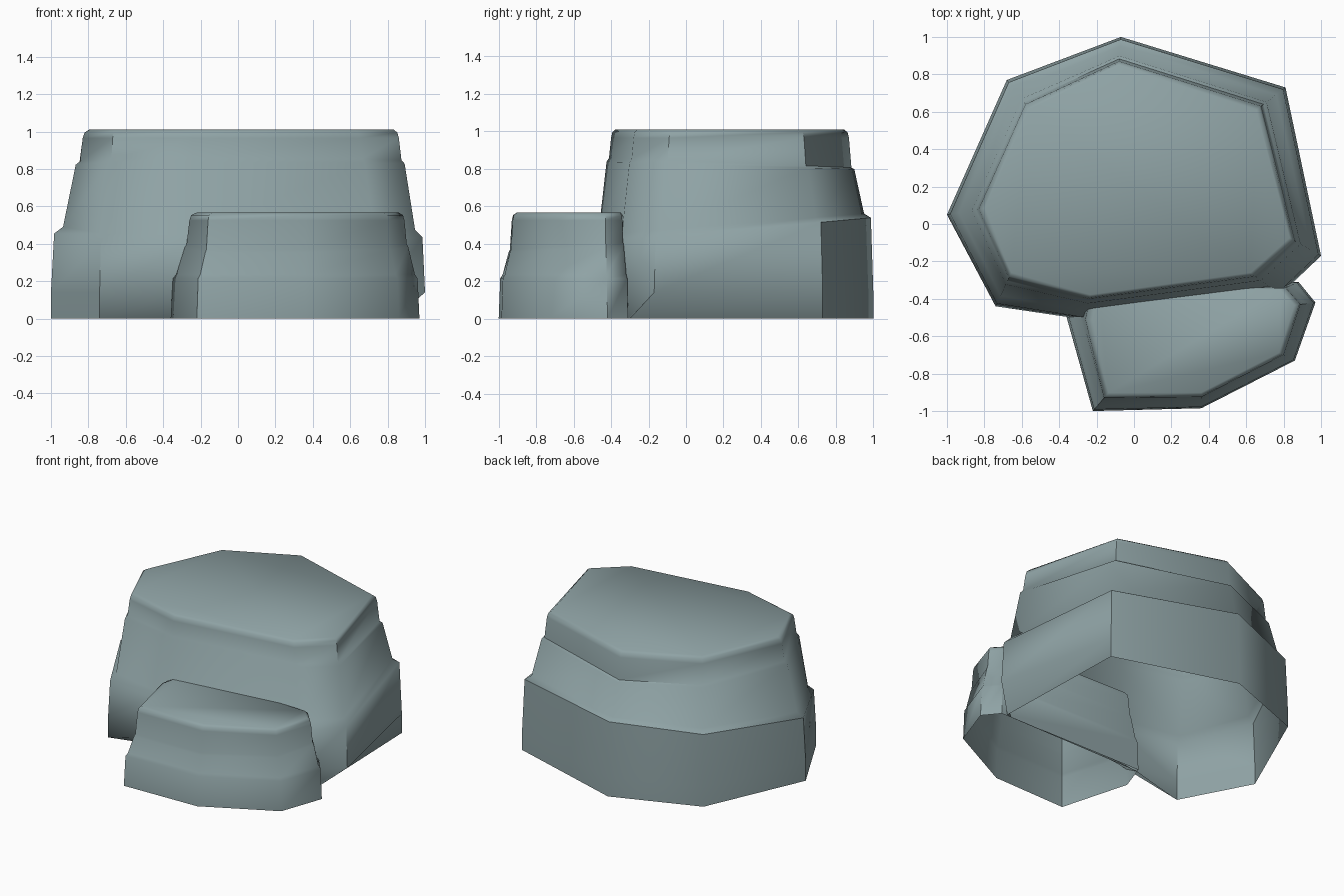
import bpy, bmesh, math

if "Cube" in bpy.data.objects:
    bpy.data.objects.remove(bpy.data.objects["Cube"])

stone = bpy.data.materials.new("grey_stone")
stone.diffuse_color = (0.275, 0.365, 0.376, 1)
stone.use_nodes = True
stone.node_tree.nodes["Principled BSDF"].inputs["Base Color"].default_value = stone.diffuse_color


def tiered_rock(name, outer, rim, levels, foot=None):
    """Stack rings blended from the outer outline to the rim outline.
    Each level is (blend, z, z tilt along y). The underside stays open."""
    bm = bmesh.new()
    rings = []
    if foot:
        rings.append([bm.verts.new((x, y, 0)) for x, y in foot])
    for t, z, tilt in levels:
        ring = []
        for (ax, ay), (bx, by) in zip(outer, rim):
            x, y = ax + (bx - ax) * t, ay + (by - ay) * t
            ring.append(bm.verts.new((x, y, z + tilt * y)))
        rings.append(ring)
    n = len(outer)
    for low, high in zip(rings, rings[1:]):
        for i in range(n):
            j = (i + 1) % n
            bm.faces.new((low[i], low[j], high[j], high[i]))
    bm.faces.new(rings[-1])
    bmesh.ops.recalc_face_normals(bm, faces=bm.faces)
    if bm.faces[:][-1].normal.z < 0:
        bmesh.ops.reverse_faces(bm, faces=bm.faces)
    mesh = bpy.data.meshes.new(name)
    bm.to_mesh(mesh)
    bm.free()
    mesh.materials.append(stone)
    ob = bpy.data.objects.new(name, mesh)
    bpy.context.collection.objects.link(ob)
    bpy.ops.object.select_all(action='DESELECT')
    ob.select_set(True)
    bpy.context.view_layer.objects.active = ob
    bpy.ops.object.shade_smooth_by_angle(angle=math.radians(50))
    return ob


# Large rock: undercut foot on the front side, two tilted ledges, rounded rim
tiered_rock(
    "large_rock",
    [(-1, .05), (-.74, -.44), (-.27, -.51), (.78, -.38),
     (1, -.17), (.81, .73), (-.07, 1), (-.68, .77)],
    [(-.83, .08), (-.67, -.29), (-.24, -.40), (.65, -.28),
     (.86, -.09), (.68, .63), (-.08, .87), (-.58, .64)],
    [(0, .14, 0), (.1, .45, .09), (.38, .485, .08),
     (.78, .825, -.03), (.9, .842, -.04), (1.0, .965, 0), (1.06, .995, 0), (1.2, 1.01, 0)],
    foot=[(-1, .05), (-.74, -.44), (-.29, -.32), (.80, -.31),
          (.84, -.30), (.81, .73), (-.07, 1), (-.68, .77)])

# Small rock: lower step in front, its back buried in the large rock
tiered_rock(
    "small_rock",
    [(-.36, -.50), (-.22, -1), (.36, -.985), (.86, -.73),
     (.97, -.42), (.88, -.31), (-.29, -.30)],
    [(-.26, -.51), (-.16, -.93), (.36, -.925), (.80, -.70),
     (.89, -.43), (.81, -.34), (-.22, -.32)],
    [(0, 0, 0), (.12, .215, 0), (.3, .235, 0), (.75, .41, .06),
     (.85, .425, .06), (1.0, .525, 0), (1.1, .553, 0), (1.4, .567, 0)])
